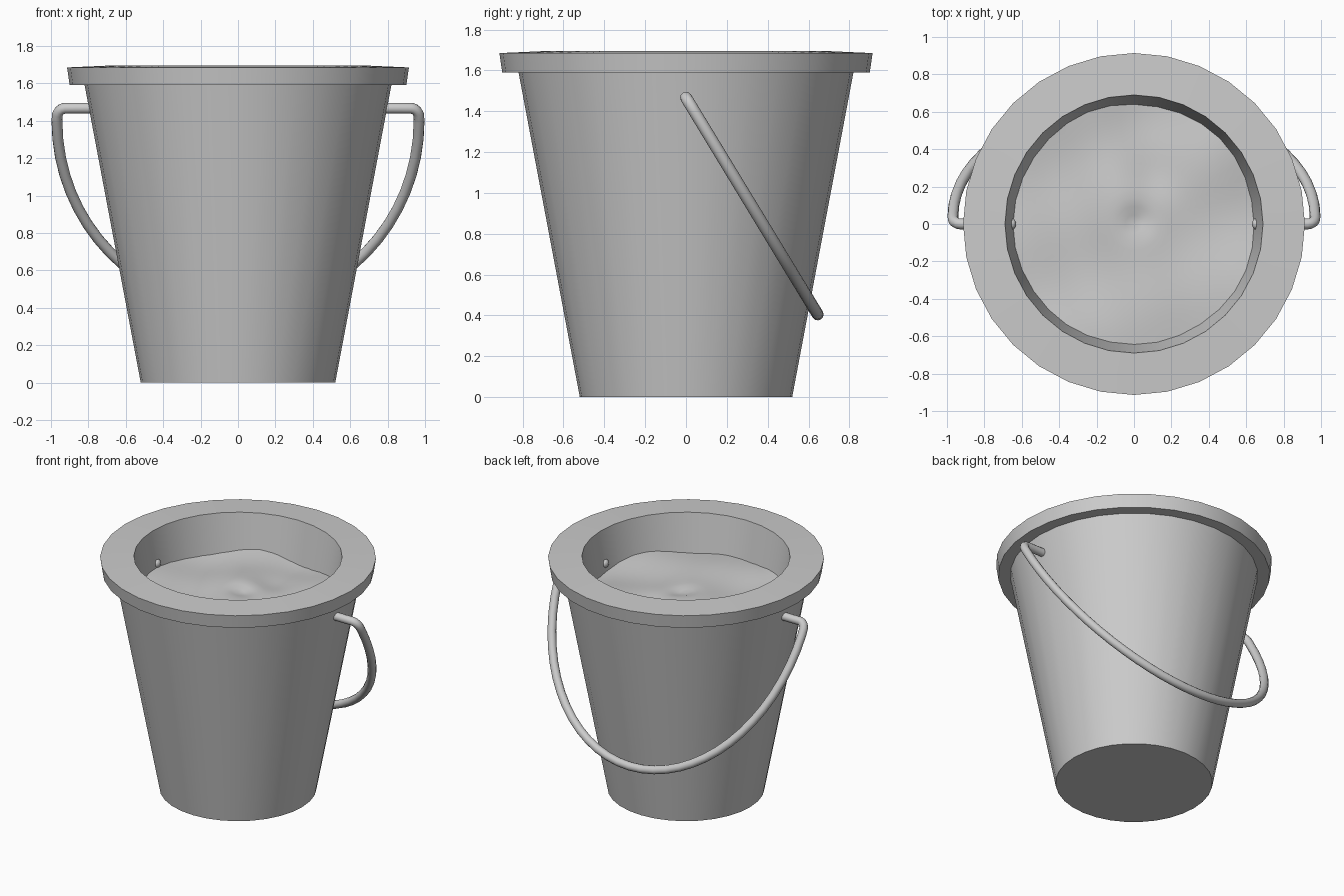
import bpy, bmesh
from math import sin, cos, pi, exp, radians

if "Cube" in bpy.data.objects:
    bpy.data.objects.remove(bpy.data.objects["Cube"])

SIDES = 32


def smooth(obj, angle=30):
    bpy.ops.object.select_all(action='DESELECT')
    obj.select_set(True)
    bpy.context.view_layer.objects.active = obj
    bpy.ops.object.shade_smooth_by_angle(angle=radians(angle))


def lathe(name, profile, sides=SIDES, height=None):
    """Spin (radius, z) points around z; height(x, y) can offset z."""
    bm = bmesh.new()
    rings = []
    for r, z in profile:
        ring = []
        for i in range(sides):
            a = 2 * pi * i / sides
            x, y = r * cos(a), r * sin(a)
            ring.append(bm.verts.new((x, y, z + (height(x, y) if height else 0))))
        rings.append(ring)
    for a, b in zip(rings, rings[1:]):
        for i in range(sides):
            j = (i + 1) % sides
            bm.faces.new((a[i], a[j], b[j], b[i]))
    bmesh.ops.remove_doubles(bm, verts=bm.verts, dist=1e-5)
    bmesh.ops.recalc_face_normals(bm, faces=bm.faces)
    me = bpy.data.meshes.new(name)
    bm.to_mesh(me)
    bm.free()
    obj = bpy.data.objects.new(name, me)
    bpy.context.collection.objects.link(obj)
    smooth(obj)
    return obj


# Tapered bucket with thick wall and wide flared rim
lathe("bucket", [(0, 0), (0.52, 0), (0.82, 1.59), (0.90, 1.59), (0.914, 1.685),
                 (0.69, 1.695), (0.42, 0.12), (0, 0.12)])


# Uneven sand filling, with a small dent in the middle
def bumps(x, y):
    h = 0.014 * sin(6 * x + 1) * cos(5 * y) + 0.010 * sin(9 * y - 4 * x)
    h += 0.012 * cos(11 * x + 3 * y + 0.6)
    h -= 0.03 * exp(-((x - 0.02) ** 2 + (y - 0.02) ** 2) / 0.006)
    h -= 0.025 * exp(-((x - 0.1) ** 2 + (y - 0.25) ** 2) / 0.02)
    return h


lathe("sand", [(0.655 * (1 - i / 14), 1.43) for i in range(15)], 48, bumps).data.shade_smooth()

# Bail handle hanging at the back: pins through the wall, small bend, half ellipse
TOP, REACH = 1.467, 0.645 / 1.062
half = [(0.632, TOP, 0.35), (0.637, TOP, 0.75), (0.646, TOP, 1), (0.8, TOP, 1), (0.925, TOP, 1)]
half += [(0.925 + 0.043 * sin(t), TOP - 0.05 + 0.05 * cos(t), 1) for t in (0.4, 0.8, 1.2)]
half += [(0.968 * cos(t), 1.40 - 0.995 * sin(t), 1)
         for t in [pi / 2 * i / 16 for i in range(17)]]
path = half + [(-x, z, r) for x, z, r in reversed(half[:-1])]

cu = bpy.data.curves.new("handle", 'CURVE')
cu.dimensions = '3D'
cu.bevel_depth = 0.029
cu.bevel_resolution = 4
cu.use_fill_caps = True
sp = cu.splines.new('POLY')
sp.points.add(len(path) - 1)
for p, (x, z, r) in zip(sp.points, path):
    p.co = (x, (TOP - z) * REACH, z, 1)
    p.radius = r
handle = bpy.data.objects.new("handle", cu)
bpy.context.collection.objects.link(handle)
bpy.ops.object.select_all(action='DESELECT')
handle.select_set(True)
bpy.context.view_layer.objects.active = handle
bpy.ops.object.convert(target='MESH')
smooth(bpy.context.view_layer.objects.active, 50)
